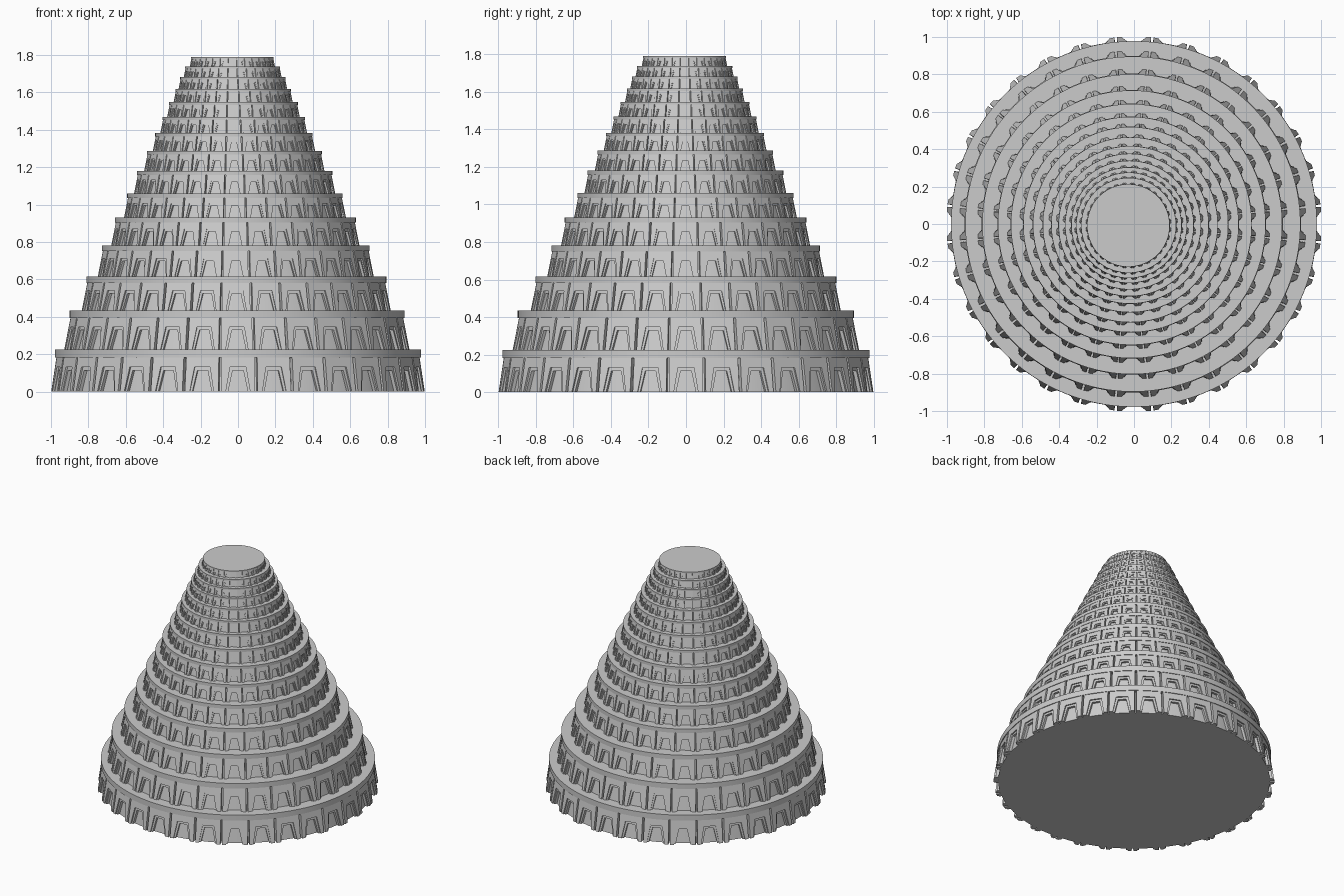
import bpy, bmesh, math
from mathutils import Vector

if "Cube" in bpy.data.objects:
    bpy.data.objects.remove(bpy.data.objects["Cube"])

TOPS = [.224, .434, .616, .782, .931, 1.06, 1.18, 1.287, 1.382, 1.469, 1.547, 1.617, 1.681, 1.738, 1.79]
RADII = [.978, .896, .802, .716, .644, .576, .522, .468, .421, .381, .344, .309, .282, .254, .221]
BAYS = 32
SEG = 128


def make_object(name, bm, smooth=False):
    bmesh.ops.recalc_face_normals(bm, faces=bm.faces)
    mesh = bpy.data.meshes.new(name)
    bm.to_mesh(mesh)
    bm.free()
    ob = bpy.data.objects.new(name, mesh)
    bpy.context.collection.objects.link(ob)
    if smooth:
        bpy.ops.object.select_all(action='DESELECT')
        ob.select_set(True)
        bpy.context.view_layer.objects.active = ob
        bpy.ops.object.shade_smooth_by_angle(angle=math.radians(30))
    return ob


def lathe(bm, profile, cx, cy):
    """Closed solid of revolution from (radius, z) points."""
    rings = []
    for r, z in profile:
        rings.append([bm.verts.new((cx + r * math.cos(i * math.tau / SEG),
                                    cy + r * math.sin(i * math.tau / SEG), z)) for i in range(SEG)])
    for a, b in zip(rings, rings[1:]):
        for i in range(SEG):
            j = (i + 1) % SEG
            bm.faces.new((a[i], a[j], b[j], b[i]))
    bm.faces.new(rings[0][::-1])
    bm.faces.new(rings[-1])


def arch(outer, foot, head, spring):
    """Inverted-U outline: u across the bay, v up the wall."""
    return [(-outer, 0), (-foot, 0), (-head, spring), (head, spring),
            (foot, 0), (outer, 0), (outer, 1), (-outer, 1)]


def prism(bm, outline, angle, cx, cy, z0, z1, r0, r1, depth):
    """Leaning plate on the cone wall, sunk inward by depth."""
    out = Vector((math.cos(angle), math.sin(angle), 0))
    side = Vector((-out.y, out.x, 0))
    layers = []
    for sink in (0, depth):
        layer = []
        for u, v in outline:
            r = r0 + (r1 - r0) * v
            p = out * (r - sink) + side * (u * r * math.tau / BAYS)
            layer.append(bm.verts.new((cx + p.x, cy + p.y, z0 + (z1 - z0) * v)))
        layers.append(layer)
    front, back = layers
    bm.faces.new(front)
    bm.faces.new(back[::-1])
    n = len(outline)
    for i in range(n):
        j = (i + 1) % n
        bm.faces.new((front[i], back[i], back[j], front[j]))


z0 = 0
for k, (z1, R) in enumerate(zip(TOPS, RADII)):
    t = k / 14
    cx, cy = -.03 * t ** .6, -.008 * t
    rb = R * (1.021 if k == 0 else 1.03)     # panel foot radius
    rt = R * .993                            # panel head radius
    zl = z1 - .19 * (z1 - z0)                # underside of the ledge
    step = .03 * R

    # recessed wall and overhanging ledge
    bm = bmesh.new()
    lathe(bm, [(rb - step, z0), (rt - step, zl), (R, zl), (R, z1)], cx, cy)
    make_object(f"tier_{k + 1}_wall_and_ledge", bm, True)

    # arched panels with a stepped inner frame
    bm = bmesh.new()
    for i in range(BAYS):
        a = -math.pi / 2 + i * math.tau / BAYS
        prism(bm, arch(.465, .33, .22, .72), a, cx, cy, z0, zl, rb, rt, step * 1.6)
        prism(bm, arch(.44, .27, .15, .62), a, cx, cy, z0, zl,
              rb - step * .35, rt - step * .35, step * 1.2)
    make_object(f"tier_{k + 1}_arcade", bm)
    z0 = z1
